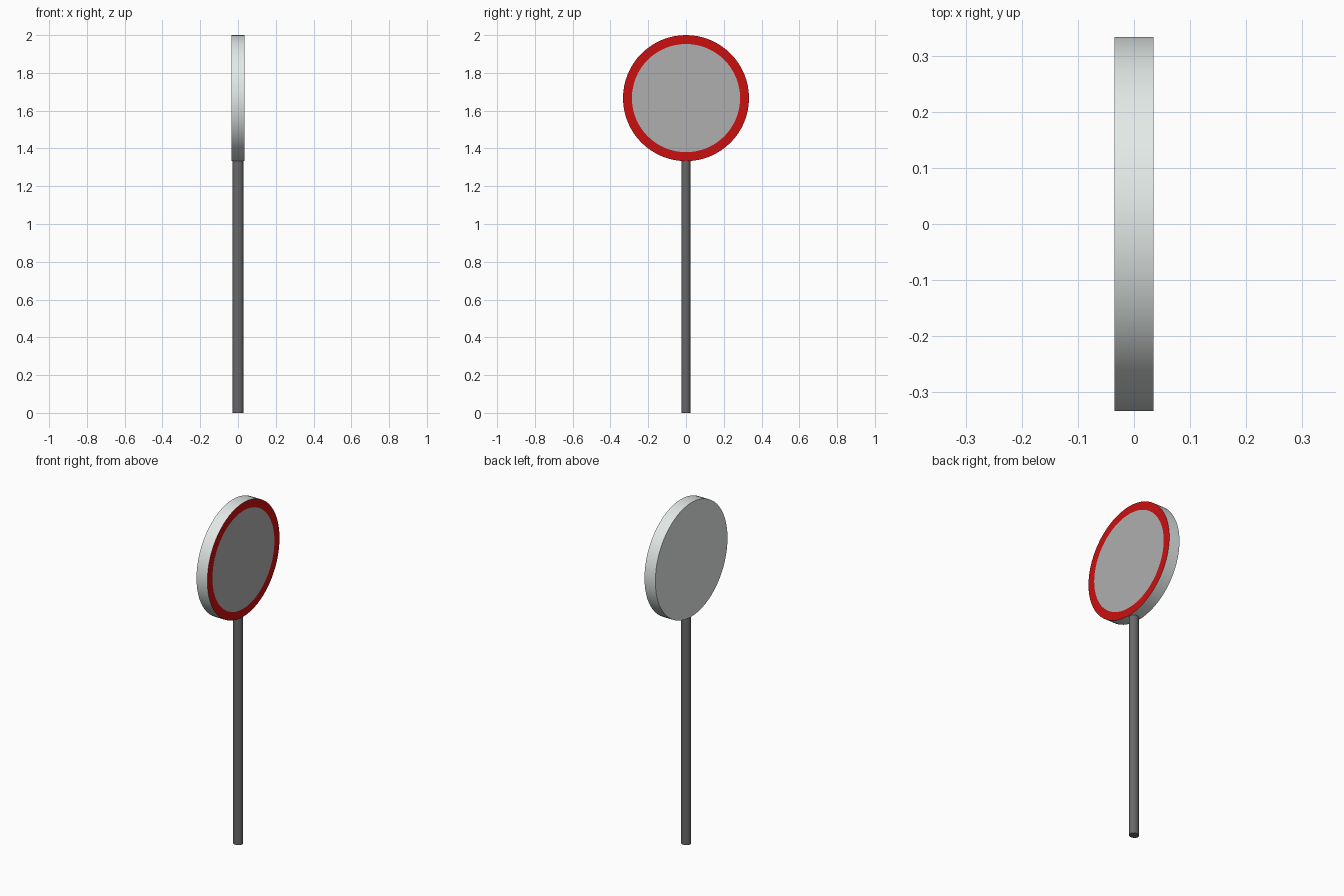
import bpy, bmesh, math
from mathutils import Matrix

if "Cube" in bpy.data.objects:
    bpy.data.objects.remove(bpy.data.objects["Cube"])

PANEL_R, PANEL_T, PANEL_Z = 0.3335, 0.07, 1.6665
BORDER = 0.047


def material(name, rgb):
    m = bpy.data.materials.new(name)
    m.diffuse_color = (*rgb, 1.0)
    m.use_nodes = True
    m.node_tree.nodes["Principled BSDF"].inputs["Base Color"].default_value = m.diffuse_color
    return m


def make_object(name, bm, mats):
    mesh = bpy.data.meshes.new(name)
    bm.to_mesh(mesh)
    bm.free()
    for m in mats:
        mesh.materials.append(m)
    ob = bpy.data.objects.new(name, mesh)
    bpy.context.collection.objects.link(ob)
    bpy.ops.object.select_all(action='DESELECT')
    ob.select_set(True)
    bpy.context.view_layer.objects.active = ob
    bpy.ops.object.shade_smooth_by_angle(angle=math.radians(35))
    return ob


def cylinder(radius, depth, segments, matrix):
    bm = bmesh.new()
    bmesh.ops.create_cone(bm, cap_ends=True, segments=segments,
                          radius1=radius, radius2=radius,
                          depth=depth, matrix=matrix)
    bm.normal_update()
    return bm


pale = material("pale_metal", (0.77, 0.82, 0.80))
red = material("red", (0.60, 0.005, 0.005))
face_grey = material("face_grey", (0.43, 0.43, 0.43))
post_grey = material("post_grey", (0.14, 0.14, 0.14))

# round sign panel facing +x, with an inset front giving border and face
bm = cylinder(PANEL_R, PANEL_T, 64,
              Matrix.Translation((0, 0, PANEL_Z)) @ Matrix.Rotation(math.pi / 2, 4, 'Y'))
front = max(bm.faces, key=lambda f: f.calc_center_median().x)
ring = bmesh.ops.inset_region(bm, faces=[front], thickness=BORDER, use_even_offset=True)
for f in ring["faces"]:
    f.material_index = 1
front.material_index = 2
make_object("sign_panel", bm, [pale, red, face_grey])

# slightly oval post, meeting the bottom of the panel
post_h = 1.336
bm = cylinder(1.0, post_h, 32,
              Matrix.Translation((0, 0, post_h / 2)) @ Matrix.Diagonal((0.029, 0.025, 1, 1)))
make_object("post", bm, [post_grey])
